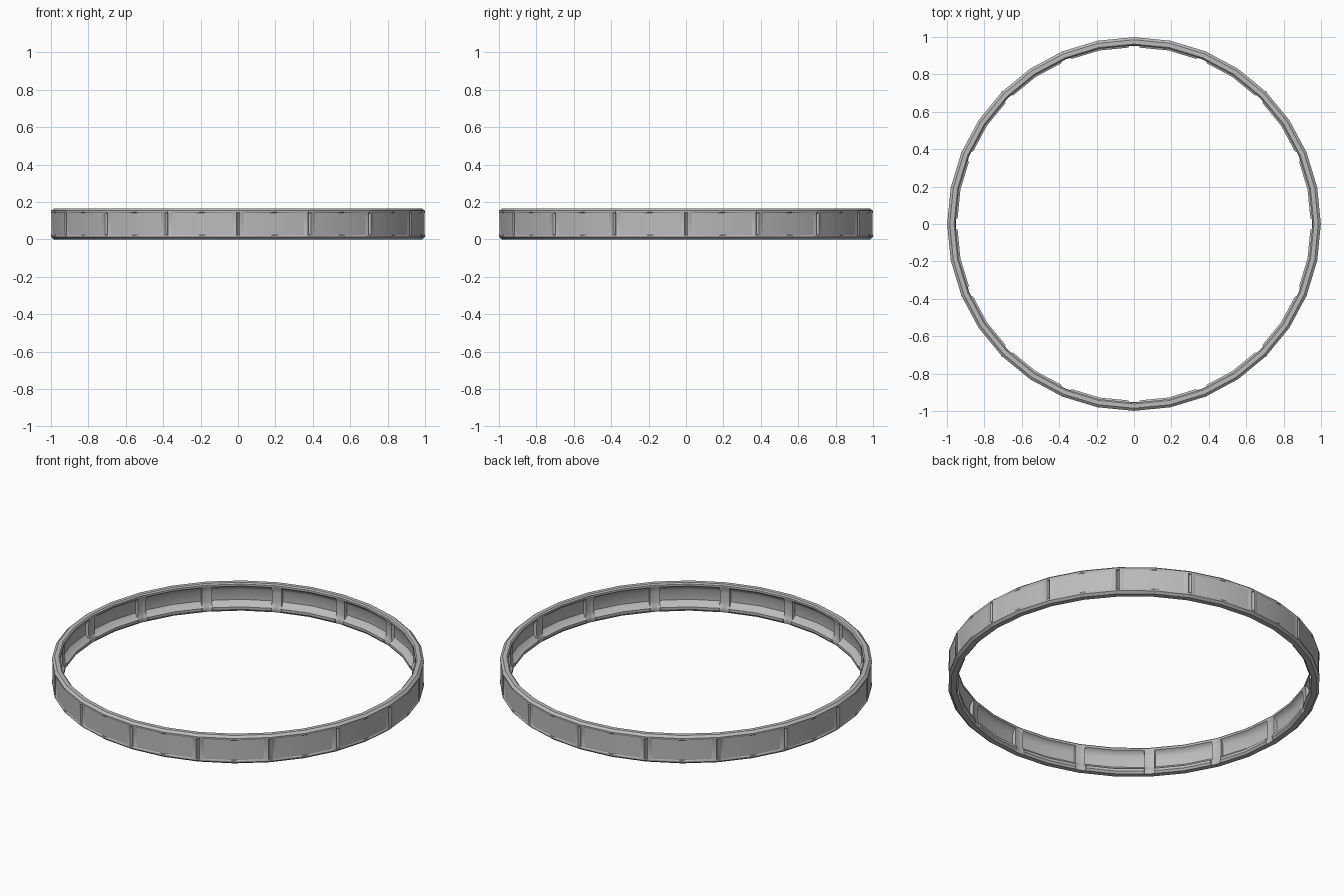
import bpy, bmesh, math
from mathutils import Matrix, Vector

if "Cube" in bpy.data.objects:
    bpy.data.objects.remove(bpy.data.objects["Cube"])

SEG = 16
STEP = 360 / SEG
HALF = STEP / 2

metal = bpy.data.materials.new("plain grey metal")
metal.diffuse_color = (0.5, 0.5, 0.5, 1)
metal.use_nodes = True
metal.node_tree.nodes["Principled BSDF"].inputs["Base Color"].default_value = metal.diffuse_color


def chord(a):
    # straight runs between the 32 corners of the ring
    return math.cos(math.radians(HALF / 2)) / math.cos(math.radians((a % HALF) - HALF / 2))


def profile(kind):
    # cross-section (radius, z): outer wall, top flange, inner channel, bottom lip
    face = {"groove": 0.986, "edge": 0.998, "rib": 0.998}.get(kind, 0.996)
    joint = kind in ("groove", "edge", "rib")
    floor = 0.962 if joint else 0.981
    lip = 0.953 if joint else 0.946
    return [(0.985, 0), (0.999, 0.012), (0.999, 0.02), (face, 0.024), (face, 0.141),
            (0.999, 0.145), (0.999, 0.153), (0.985, 0.165), (0.962, 0.165), (0.955, 0.158),
            (0.955, 0.146), (0.5 * (floor + 0.957), 0.138), (floor, 0.115), (floor, 0.055),
            (0.5 * (floor + lip), 0.034), (lip, 0.027), (lip, 0.012), (0.956, 0)]


def finish(name, bm, angle):
    bmesh.ops.recalc_face_normals(bm, faces=bm.faces)
    me = bpy.data.meshes.new(name)
    bm.to_mesh(me)
    bm.free()
    me.materials.append(metal)
    ob = bpy.data.objects.new(name, me)
    bpy.context.collection.objects.link(ob)
    bpy.ops.object.select_all(action="DESELECT")
    bpy.context.view_layer.objects.active = ob
    ob.select_set(True)
    bpy.ops.object.shade_smooth_by_angle(angle=math.radians(angle))


# ring: sections swept round, with grooves outside and ribs inside at each joint
stations = [(0, "groove"), (0.5, "edge"), (1.6, "rib"), (1.75, "panel"), (HALF, "panel"),
            (STEP - 1.75, "panel"), (STEP - 1.6, "rib"), (STEP - 0.5, "edge")]
bm = bmesh.new()
rings = []
for s in range(SEG):
    for a, kind in stations:
        t = math.radians(s * STEP + a)
        k = chord(a)
        rings.append([bm.verts.new((r * k * math.cos(t), r * k * math.sin(t), z))
                      for r, z in profile(kind)])
for i, ring in enumerate(rings):
    nxt = rings[(i + 1) % len(rings)]
    for j in range(len(ring)):
        m = (j + 1) % len(ring)
        bm.faces.new((ring[j], nxt[j], nxt[m], ring[m]))
finish("segmented_ring", bm, 35)

# small round bolts at the top and bottom of every joint
bm = bmesh.new()
for s in range(SEG):
    t = math.radians(s * STEP)
    d = Vector((math.cos(t), math.sin(t), 0))
    turn = d.to_track_quat("Z", "Y").to_matrix().to_4x4()
    for z in (0.019, 0.146):
        mat = Matrix.Translation(d * 0.993 + Vector((0, 0, z))) @ turn
        bmesh.ops.create_cone(bm, cap_ends=True, segments=8, radius1=0.008,
                              radius2=0.006, depth=0.014, matrix=mat)
finish("joint_bolts", bm, 30)
